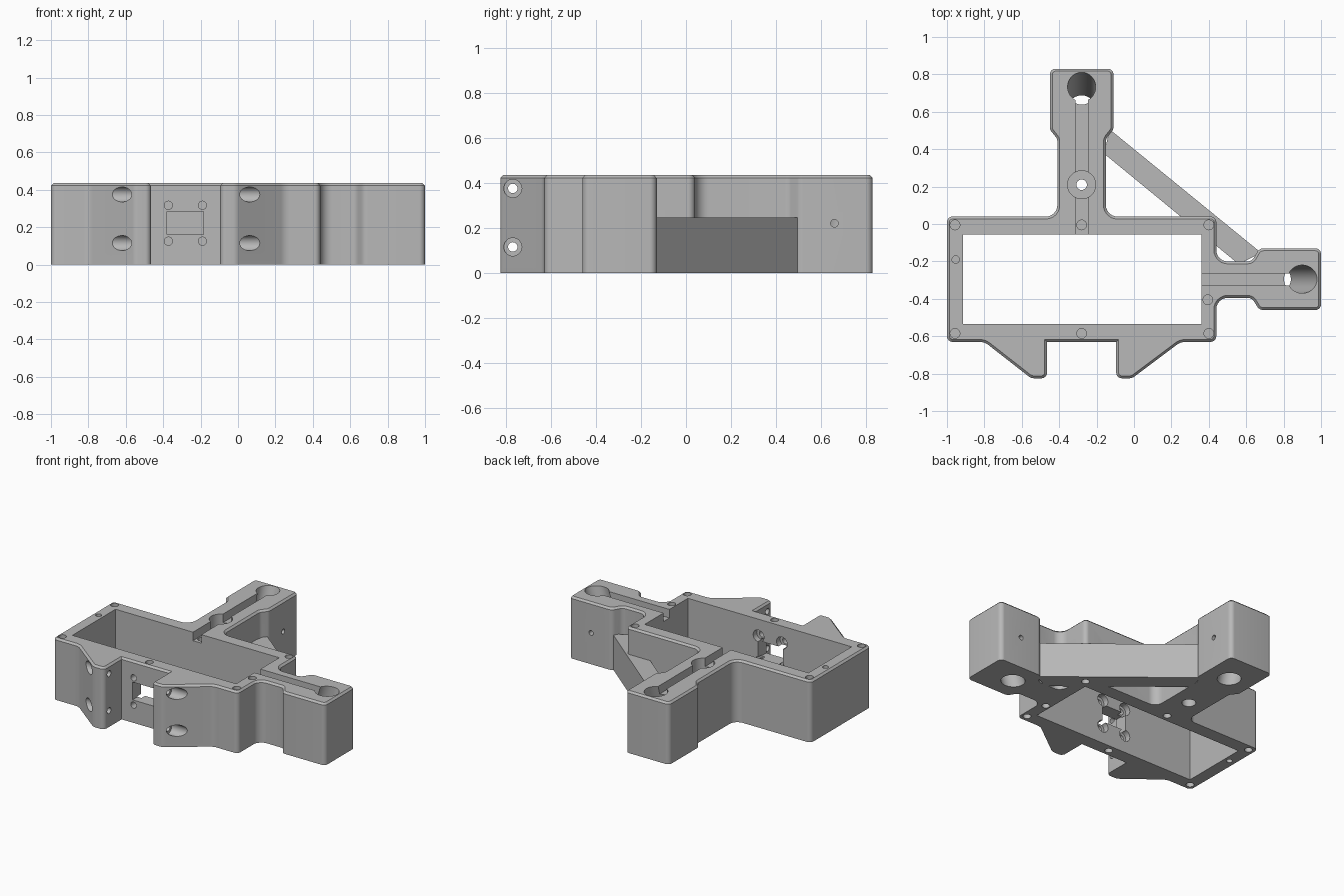
import bpy, bmesh, math
from mathutils import Vector

if "Cube" in bpy.data.objects:
    bpy.data.objects.remove(bpy.data.objects["Cube"])

H = 0.435
gray = bpy.data.materials.new("plain_gray")
gray.use_nodes = True
gray.diffuse_color = (0.48, 0.48, 0.48, 1)
gray.node_tree.nodes["Principled BSDF"].inputs["Base Color"].default_value = gray.diffuse_color


def rounded(points, steps=6):
    """Round each (x, y, radius) corner into an arc."""
    out = []
    for i, (x, y, r) in enumerate(points):
        p = Vector((x, y))
        if not r:
            out.append(p)
            continue
        a = (Vector(points[i - 1][:2]) - p).normalized()
        b = (Vector(points[(i + 1) % len(points)][:2]) - p).normalized()
        half = a.angle(b) / 2
        c = p + (a + b).normalized() * r / math.sin(half)
        u = p + a * r / math.tan(half) - c
        v = p + b * r / math.tan(half) - c
        out += [c + u.lerp(v, k / steps).normalized() * r for k in range(steps + 1)]
    return out


def prism(name, points, height, chamfer=0):
    bm = bmesh.new()
    face = bm.faces.new([bm.verts.new((p[0], p[1], 0)) for p in points])
    new = bmesh.ops.extrude_face_region(bm, geom=[face])["geom"]
    bmesh.ops.translate(bm, vec=(0, 0, height), verts=[g for g in new if isinstance(g, bmesh.types.BMVert)])
    bmesh.ops.recalc_face_normals(bm, faces=bm.faces)
    if chamfer:
        rim = [e for e in bm.edges if all(v.co.z > height - 1e-5 for v in e.verts)]
        bmesh.ops.bevel(bm, geom=rim, offset=chamfer, segments=1, affect='EDGES')
    mesh = bpy.data.meshes.new(name)
    bm.to_mesh(mesh)
    bm.free()
    mesh.materials.append(gray)
    obj = bpy.data.objects.new(name, mesh)
    bpy.context.collection.objects.link(obj)
    return obj


def combine(tool, operation='DIFFERENCE'):
    mod = body.modifiers.new("combine", 'BOOLEAN')
    mod.operation, mod.object, mod.solver = operation, tool, 'EXACT'
    bpy.context.view_layer.objects.active = body
    bpy.ops.object.modifier_apply(modifier=mod.name)
    bpy.data.objects.remove(tool)


def cut_box(x0, x1, y0, y1, z0, z1):
    tool = prism("cutter", [(x0, y0), (x1, y0), (x1, y1), (x0, y1)], z1 - z0)
    tool.location.z = z0
    bpy.context.view_layer.update()
    combine(tool)


def drill(start, end, radius, sides=32):
    """Cut a round hole between two points."""
    start, end = Vector(start), Vector(end)
    axis = end - start
    bpy.ops.mesh.primitive_cylinder_add(vertices=sides, radius=radius, depth=axis.length,
                                        location=(start + end) / 2,
                                        rotation=axis.to_track_quat('Z', 'Y').to_euler())
    tool = bpy.context.object
    tool.data.materials.append(gray)
    combine(tool)


# Main outline: frame, two front lugs, side arm and rear arm
outline = [
    (-1, -.63, .03), (-.8, -.63, .08), (-.55, -.825, .05), (-.465, -.825, .03),
    (-.465, -.63, 0), (-.095, -.63, 0), (-.095, -.825, .03), (-.01, -.825, .05),
    (.25, -.63, .08), (.44, -.63, .03), (.44, -.395, .06), (.63, -.395, .04),
    (.67, -.46, .04), (1, -.46, .03), (1, -.13, .03), (.67, -.13, .04),
    (.63, -.2, .04), (.44, -.2, .06), (.44, .04, .03), (-.15, .04, .06),
    (-.15, .455, .04), (-.11, .505, .04), (-.11, .83, .03), (-.45, .83, .03),
    (-.45, .505, .04), (-.41, .455, .04), (-.41, .04, .06), (-1, .04, .03)]
body = prism("bracket_body", rounded(outline), H, 0.013)

# Low diagonal brace between the arms
combine(prism("brace", [(-.16, .376), (.56, -.215), (.68, -.154), (-.13, .506)], .245), 'UNION')

# Open rectangular bay
cut_box(-.915, .36, -.535, -.055, -.1, H + .1)

# Cable channels along both arms
cut_box(-.312, -.247, -.1, .7, H - .06, H + .1)
cut_box(.3, .87, -.33, -.265, H - .06, H + .1)


# Slanted sockets in the arm ends
def slanted(top, bottom):
    t, b = Vector((*top, H)), Vector((*bottom, 0))
    d = (t - b) * 0.3
    drill(b - d, t + d, .075, 48)


slanted((-.28, .733), (-.28, .61))
slanted((.9, -.295), (.76, -.295))

# Counterbored hole in the rear arm
drill((-.28, .21, H - .1), (-.28, .21, H + .1), .075, 48)
drill((-.28, .21, -.1), (-.28, .21, H), .028)
drill((-.28, .21, -.1), (-.28, .21, .05), .045)

# Blind screw holes in the top and bottom rims
screws = [(x, y) for x in (-.957, -.28, .4) for y in (-.005, -.585)] + [(-.953, -.19), (.395, -.405)]
for x, y in screws:
    r = .02 if y == -.19 else .026
    drill((x, y, H - .15), (x, y, H + .1), r, 24)
    drill((x, y, -.1), (x, y, .12), r, 24)

# Cross holes in the front lugs, counterbored from the slanted side
for z in (.115, .375):
    for inner, side in ((-.465, -1), (-.095, 1)):
        drill((inner - side * .05, -.77, z), (inner + side * .3, -.77, z), .021, 24)
        drill((inner + side * .09, -.77, z), (inner + side * .3, -.77, z), .04, 32)

# Front window with four counterbored screw holes
cut_box(-.38, -.185, -.7, -.5, .16, .285)
for x in (-.372, -.19):
    for z in (.125, .317):
        drill((x, -.7, z), (x, -.5, z), .022, 24)
        drill((x, -.575, z), (x, -.5, z), .042, 24)

# Set-screw holes in the arm ends
drill((-.25, .66, .22), (0, .66, .22), .017, 20)
drill((.83, -.27, .22), (.83, 0, .22), .017, 20)

bpy.ops.object.select_all(action='DESELECT')
body.select_set(True)
bpy.context.view_layer.objects.active = body
bpy.ops.object.shade_smooth_by_angle(angle=math.radians(30))
